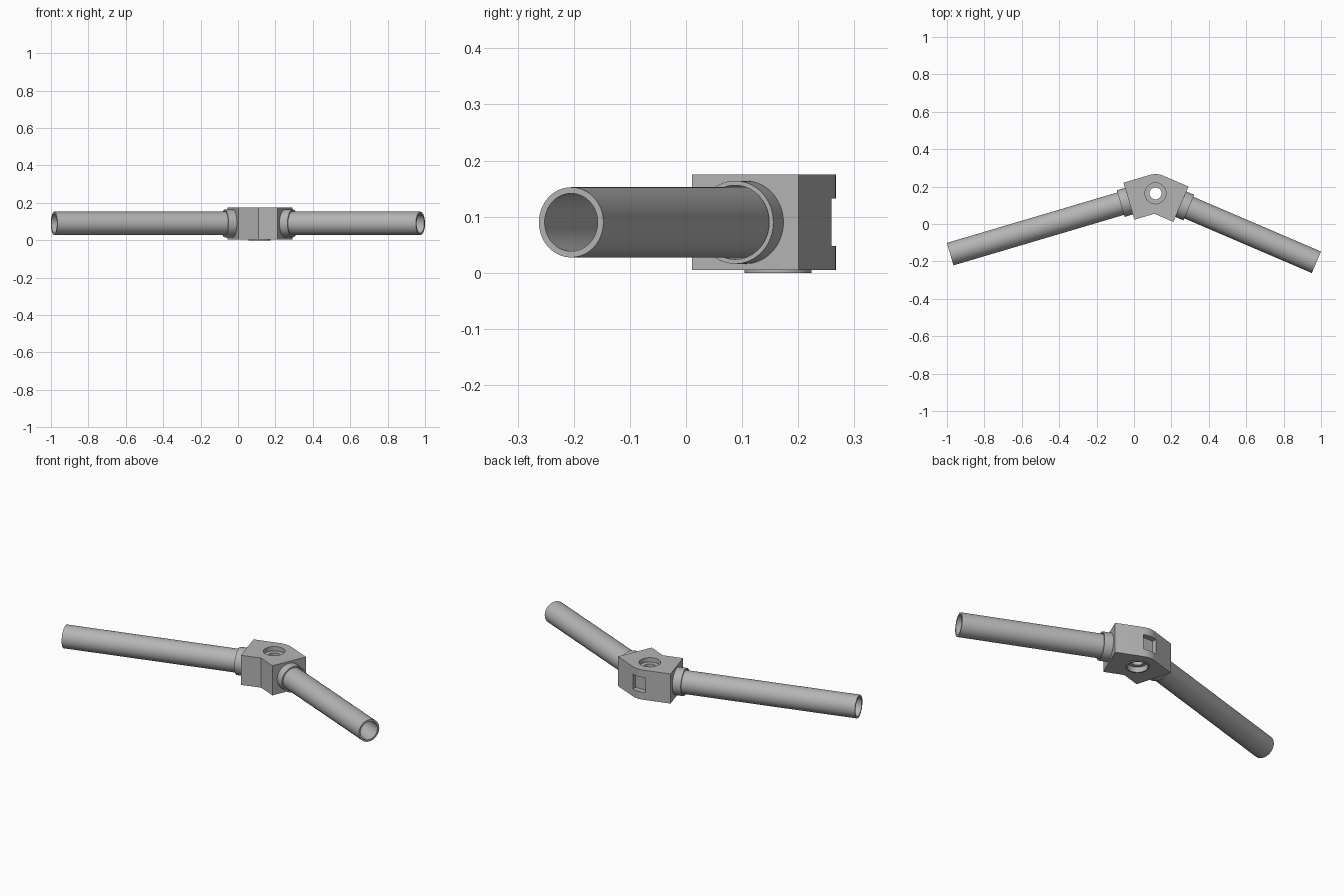
import bpy, bmesh, math
from mathutils import Matrix, Vector

if "Cube" in bpy.data.objects:
    bpy.data.objects.remove(bpy.data.objects["Cube"])

HUB = Vector((0.115, 0.164, 0.09))
HALF = 0.103       # half width of the hub arms
REACH = 0.148      # hub centre to socket face
BOTTOM, TOP = 0.005, 0.175
# direction of each arm and the distance to the far end of its tube
ARMS = {"right": (math.radians(196.5), 1.145), "left": (math.radians(-23.2), 0.936)}

metal = bpy.data.materials.new("plain grey")
metal.use_nodes = True
grey = (0.46, 0.46, 0.46, 1)
metal.diffuse_color = grey
metal.node_tree.nodes["Principled BSDF"].inputs["Base Color"].default_value = grey


def finish(name, bm):
    bmesh.ops.recalc_face_normals(bm, faces=bm.faces)
    mesh = bpy.data.meshes.new(name)
    bm.to_mesh(mesh)
    bm.free()
    mesh.materials.append(metal)
    obj = bpy.data.objects.new(name, mesh)
    bpy.context.collection.objects.link(obj)
    return obj


def smooth(obj):
    bpy.ops.object.select_all(action="DESELECT")
    obj.select_set(True)
    bpy.context.view_layer.objects.active = obj
    bpy.ops.object.shade_smooth_by_angle(angle=math.radians(30))


def lathe(name, profile, matrix, sides=64):
    """Spin a closed (radius, height) outline around z, then place it."""
    bm = bmesh.new()
    rings = []
    for i in range(sides):
        a = 2 * math.pi * i / sides
        rings.append([bm.verts.new(matrix @ Vector((r * math.cos(a), r * math.sin(a), h)))
                      for r, h in profile])
    n = len(profile)
    for i in range(sides):
        p, q = rings[i], rings[(i + 1) % sides]
        for j in range(n):
            k = (j + 1) % n
            bm.faces.new((p[j], q[j], q[k], p[k]))
    return finish(name, bm)


def pipe(name, outer, inner, start, end, matrix):
    obj = lathe(name, [(inner, start), (outer, start), (outer, end), (inner, end)], matrix)
    smooth(obj)


def plug(radius, start, end, matrix):
    bm = bmesh.new()
    bmesh.ops.create_cone(bm, cap_ends=True, segments=64, radius1=radius, radius2=radius,
                          depth=end - start,
                          matrix=matrix @ Matrix.Translation((0, 0, (start + end) / 2)))
    return finish("cutter", bm)


def along(angle):
    """Local z points outward along an arm."""
    return (Matrix.Translation(HUB) @ Matrix.Rotation(angle, 4, "Z")
            @ Matrix.Rotation(math.pi / 2, 4, "Y"))


def cut(target, cutter):
    cutter.hide_render = True
    mod = target.modifiers.new("cut", "BOOLEAN")
    mod.operation, mod.solver, mod.object = "DIFFERENCE", "EXACT", cutter
    bpy.ops.object.select_all(action="DESELECT")
    target.select_set(True)
    bpy.context.view_layer.objects.active = target
    bpy.ops.object.modifier_apply(modifier=mod.name)
    bpy.data.objects.remove(cutter)


# Hub outline: two straight arms joined by a rounded back and a front notch
a_right, a_left = ARMS["right"][0], ARMS["left"][0]
n_right, n_left = a_right - math.pi / 2, a_left + math.pi / 2


def polar(radius, angle):
    return Vector((radius * math.cos(angle), radius * math.sin(angle), 0))


outline = [polar(REACH, a_right) - polar(HALF, n_right),
           polar(REACH, a_right) + polar(HALF, n_right)]
steps = 12
outline += [polar(HALF, n_right + (n_left - n_right) * i / steps) for i in range(steps + 1)]
outline += [polar(REACH, a_left) + polar(HALF, n_left),
            polar(REACH, a_left) - polar(HALF, n_left),
            -polar(HALF / math.cos((n_right - n_left) / 2), (n_right + n_left) / 2)]
bm = bmesh.new()
base = bm.faces.new([bm.verts.new((p.x + HUB.x, p.y + HUB.y, BOTTOM)) for p in outline])
extruded = bmesh.ops.extrude_face_region(bm, geom=[base])["geom"]
bmesh.ops.translate(bm, vec=(0, 0, TOP - BOTTOM),
                    verts=[v for v in extruded if isinstance(v, bmesh.types.BMVert)])
hub = finish("hub_block", bm)

# Vertical bore, side sockets and square pocket in the back
upright = Matrix.Translation((HUB.x, HUB.y, 0))
cut(hub, plug(0.056, -0.1, 0.3, upright))
for angle, length in ARMS.values():
    cut(hub, plug(0.066, 0.072, 0.3, along(angle)))
bm = bmesh.new()
bmesh.ops.create_cube(bm, size=1, matrix=Matrix.Translation(HUB + Vector((0, 0.136, 0)))
                      @ Matrix.Diagonal((0.08, 0.13, 0.085, 1)))
cut(hub, finish("cutter", bm))
smooth(hub)

# Stepped bushing lining the vertical bore, with a thin lip underneath
bushing = lathe("bushing", [(0.052, 0), (0.06, 0), (0.06, BOTTOM), (0.0565, BOTTOM),
                            (0.0565, 0.15), (0.032, 0.15), (0.032, 0.03), (0.052, 0.03)], upright)
smooth(bushing)

# Collars and hollow tubes
for side, (angle, length) in ARMS.items():
    pipe(side + "_collar", 0.074, 0.066, REACH - 0.003, REACH + 0.046, along(angle))
    pipe(side + "_tube", 0.0625, 0.0515, 0.074, length, along(angle))
